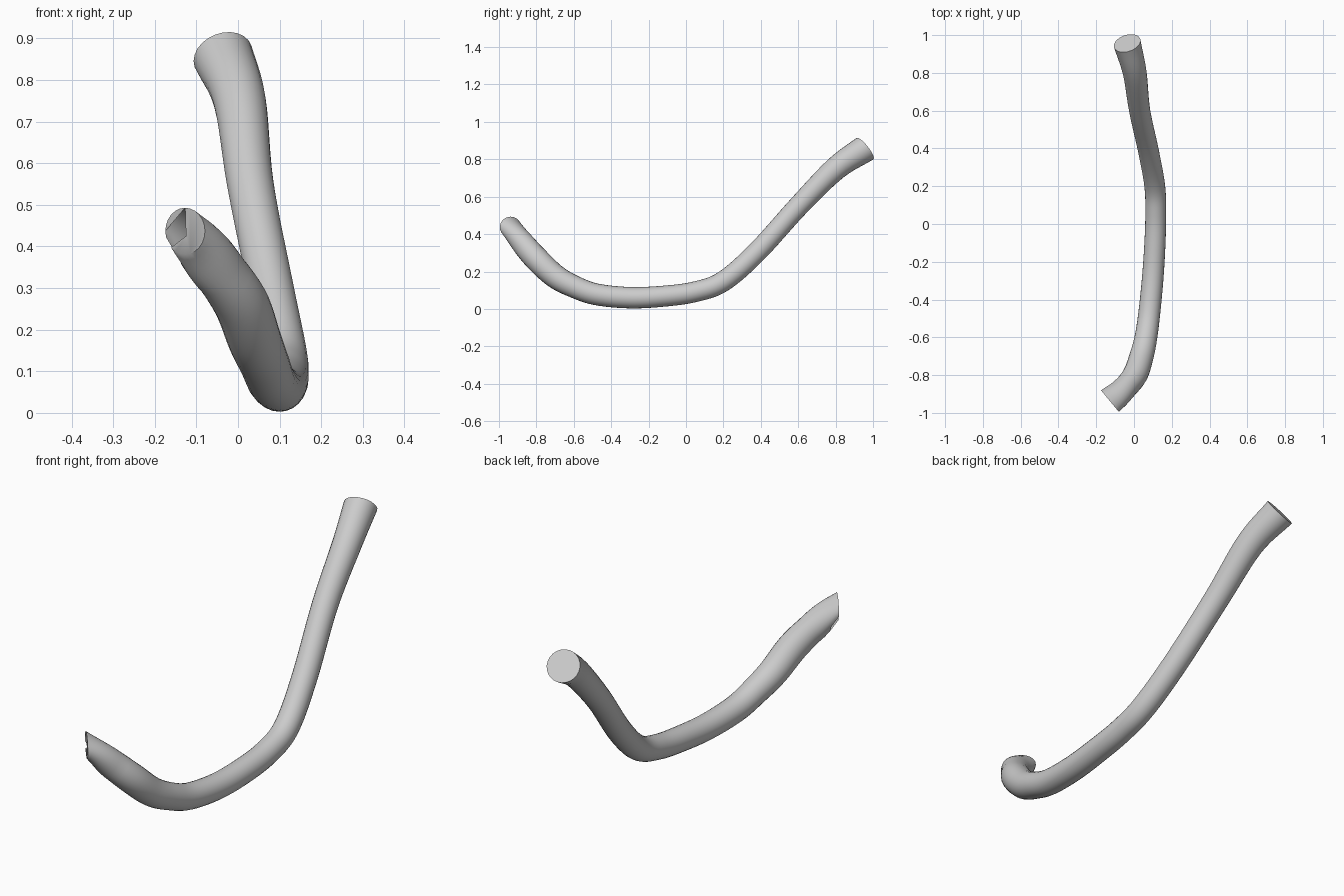
import bpy, bmesh, math
from mathutils import Vector

cube = bpy.data.objects.get("Cube")
if cube:
    bpy.data.objects.remove(cube, do_unlink=True)

SIDES, STEPS = 24, 6

# Centre line from front end to back end: x, y, z, radius
PATH = [
    (-0.127, -0.938, 0.437, 0.056),
    (-0.060, -0.880, 0.360, 0.062),
    (0.005, -0.800, 0.268, 0.066),
    (0.040, -0.700, 0.175, 0.064),
    (0.063, -0.600, 0.120, 0.060),
    (0.080, -0.480, 0.078, 0.058),
    (0.098, -0.300, 0.060, 0.057),
    (0.110, -0.120, 0.068, 0.056),
    (0.115, 0.050, 0.092, 0.055),
    (0.110, 0.200, 0.148, 0.055),
    (0.078, 0.380, 0.305, 0.055),
    (0.030, 0.600, 0.548, 0.056),
    (0.004, 0.800, 0.750, 0.063),
    (-0.036, 0.957, 0.857, 0.073),
]
FRONT_DIR = Vector((0.77, 0.64, 0.0))
BACK_DIR = Vector((-0.25, 0.76, 0.60))


def spline(points, steps):
    """Catmull-Rom samples through the points."""
    p = [Vector(q) for q in points]
    p = [2 * p[0] - p[1]] + p + [2 * p[-1] - p[-2]]
    out = []
    for i in range(1, len(p) - 2):
        a, b, c, d = p[i - 1:i + 3]
        for k in range(steps):
            t = k / steps
            out.append(0.5 * (2 * b + (c - a) * t + (2 * a - 5 * b + 4 * c - d) * t * t
                              + (3 * b - a - 3 * c + d) * t ** 3))
    return out + [p[-2]]


samples = spline(PATH, STEPS)
count = len(samples)
bm = bmesh.new()

# Rings along the tube, turning into the cut planes at both ends
rings = []
for i, s in enumerate(samples):
    centre = s.to_3d() if len(s) == 3 else Vector(s[:3])
    tangent = (Vector(samples[min(i + 1, count - 1)][:3])
               - Vector(samples[max(i - 1, 0)][:3])).normalized()
    front = max(0.0, 1 - i / 8)
    back = max(0.0, 1 - (count - 1 - i) / 6)
    tangent = tangent.lerp(FRONT_DIR, front).lerp(BACK_DIR, back).normalized()
    u = (Vector((1, 0, 0)) - tangent * tangent.x).normalized()
    v = tangent.cross(u)
    wide = s[3] * (1 + 0.33 * front)
    rings.append([bm.verts.new(centre + u * wide * math.cos(a) + v * s[3] * math.sin(a))
                  for a in (2 * math.pi * k / SIDES for k in range(SIDES))])

# Tube wall, with a small broken notch low on the front end
for i in range(count - 1):
    for k in range(SIDES):
        if i < 3 and k in (9, 10):
            continue
        n = (k + 1) % SIDES
        bm.faces.new((rings[i][k], rings[i][n], rings[i + 1][n], rings[i + 1][k]))

# Back end cap
bm.faces.new(rings[-1])

# Broken front cap: one half disc, a sliver above and a shard below
first = rings[0]
hub = bm.verts.new(Vector((-0.125, -0.938, 0.425)))
bm.faces.new([first[k % SIDES] for k in range(18, 31)] + [hub])
bm.faces.new([first[k] for k in range(12, 19)])
bm.faces.new([first[k] for k in range(6, 10)] + [hub])

bmesh.ops.recalc_face_normals(bm, faces=bm.faces)
mesh = bpy.data.meshes.new("curved_tube")
bm.to_mesh(mesh)
bm.free()
tube = bpy.data.objects.new("curved_tube", mesh)
bpy.context.collection.objects.link(tube)

# Plain grey material
grey = bpy.data.materials.new("light_grey")
grey.use_nodes = True
colour = (0.6, 0.6, 0.6, 1)
grey.diffuse_color = colour
grey.node_tree.nodes["Principled BSDF"].inputs["Base Color"].default_value = colour
mesh.materials.append(grey)

bpy.ops.object.select_all(action="DESELECT")
tube.select_set(True)
bpy.context.view_layer.objects.active = tube
bpy.ops.object.shade_smooth_by_angle(angle=math.radians(40))
